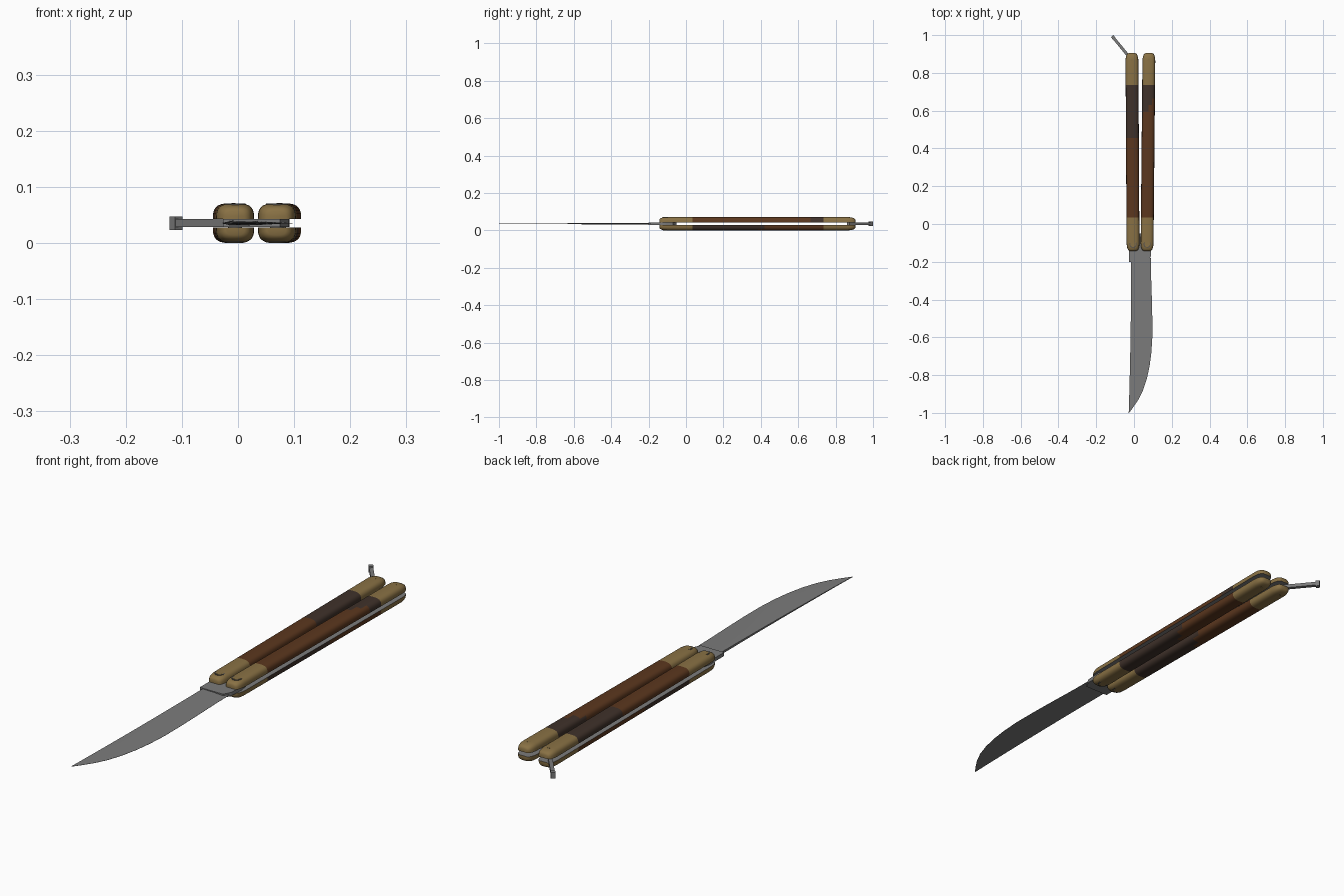
import bpy, bmesh, math
from mathutils import Matrix, Vector

if "Cube" in bpy.data.objects:
    bpy.data.objects.remove(bpy.data.objects["Cube"])

MID = 0.0355      # height of the knife's central plane
GAP = 0.0075      # half the slot between the two handle scales
Y0, Y1 = -0.143, 0.905


def material(name, r, g, b):
    m = bpy.data.materials.new(name)
    m.diffuse_color = (r, g, b, 1)
    m.use_nodes = True
    m.node_tree.nodes["Principled BSDF"].inputs["Base Color"].default_value = m.diffuse_color
    return m


BRASS = material("brass", 0.25, 0.165, 0.058)
WOOD = material("brown wood", 0.105, 0.038, 0.013)
DARK = material("dark wood", 0.050, 0.031, 0.023)
STEEL = material("steel", 0.20, 0.20, 0.20)
SHADE = material("dark steel", 0.09, 0.085, 0.08)


def finish(name, bm, mats, smooth=True):
    bmesh.ops.recalc_face_normals(bm, faces=bm.faces)
    me = bpy.data.meshes.new(name)
    bm.to_mesh(me)
    bm.free()
    for m in mats:
        me.materials.append(m)
    ob = bpy.data.objects.new(name, me)
    bpy.context.collection.objects.link(ob)
    if smooth:
        bpy.ops.object.select_all(action='DESELECT')
        ob.select_set(True)
        bpy.context.view_layer.objects.active = ob
        bpy.ops.object.shade_smooth_by_angle(angle=math.radians(40))
    return ob


def centre_x(side, y):
    # handles splay slightly towards the back
    t = (y - Y0) / (Y1 - Y0)
    return -0.005 - 0.006 * t if side < 0 else 0.069 + 0.010 * t


def scale_half(name, side, up):
    # half-round handle scale lofted along y, with rounded ends
    n, rim = 14, [0, 0.004, 0.010, 0.018, 0.028, 0.042]
    ys = [Y0 + d for d in rim] + [-0.03]
    ys += [0.035 + 0.035 * i for i in range(21)] + [0.80]
    ys += [Y1 - d for d in reversed(rim)]
    bm = bmesh.new()
    rings = []
    for y in ys:
        d = min(y - Y0, Y1 - y, 0.042) / 0.042
        r = math.sqrt(max(0, 1 - (1 - d) ** 2))
        w, h = 0.034 * (0.5 + 0.5 * r), 0.028 * (0.5 + 0.5 * r)
        ring = []
        for i in range(n + 1):
            a = math.pi * i / n
            c, s = math.cos(a), max(0, math.sin(a))
            x = math.copysign(abs(c) ** 0.65, c) * w
            z = GAP + h * s ** 0.65
            ring.append(bm.verts.new((centre_x(side, y) + x, y, MID + up * z)))
        rings.append(ring)
    for a, b in zip(rings, rings[1:]):
        for i in range(n):
            bm.faces.new((a[i], a[i + 1], b[i + 1], b[i]))
        bm.faces.new((a[n], a[0], b[0], b[n])).material_index = 3
    bm.faces.new(rings[0])
    bm.faces.new(rings[-1])
    # brass bolsters at both ends, two wood tones between
    for f in bm.faces:
        if f.material_index == 3:
            continue
        p = f.calc_center_median()
        if 0.035 < p.y < 0.735:
            off = p.x - centre_x(side, p.y)
            if up > 0:
                dark = p.y > (0.46 if side < 0 else 0.62 + 1.5 * off)
            else:
                dark = p.y < 0.36 + 1.5 * off
            f.material_index = 2 if dark else 1
    finish(name, bm, [BRASS, WOOD, DARK, STEEL])


def cylinder(name, x, y, z0, z1, r, mat, seg=20):
    bm = bmesh.new()
    bmesh.ops.create_cone(bm, cap_ends=True, segments=seg, radius1=r, radius2=r,
                          depth=z1 - z0,
                          matrix=Matrix.Translation((x, y, (z0 + z1) / 2)))
    finish(name, bm, [mat])


def plate(name, pts, z0, z1, mat):
    bm = bmesh.new()
    f = bm.faces.new([bm.verts.new((x, y, z0)) for x, y in pts])
    ext = bmesh.ops.extrude_face_region(bm, geom=[f])["geom"]
    bmesh.ops.translate(bm, vec=(0, 0, z1 - z0),
                        verts=[v for v in ext if isinstance(v, bmesh.types.BMVert)])
    finish(name, bm, [mat], False)


# Handles with their pins
for side, label in ((-1, "left"), (1, "right")):
    for up, level in ((1, "upper"), (-1, "lower")):
        scale_half(f"{label}_{level}_handle", side, up)
        for y, r, kind in ((-0.107, 0.019, "pivot"), (0.868, 0.009, "latch")):
            x = centre_x(side, y)
            for rad, top, mat, part in ((r, 0.0346, SHADE, "ring"),
                                        (r * 0.78, 0.0354, BRASS, "cap")):
                a, b = sorted((MID + up * 0.028, MID + up * top))
                cylinder(f"{label}_{level}_{kind}_{part}", x, y, a, b, rad, mat)
    for y, r in ((-0.107, 0.012), (0.868, 0.007)):
        cylinder(f"{label}_pin", centre_x(side, y), y, MID - 0.012, MID + 0.012, r, STEEL, 12)

# Blade: wedge from the thick spine to the sharp edge
EDGE = [(-0.18, 0.089), (-0.26, 0.090), (-0.38, 0.094), (-0.50, 0.097), (-0.60, 0.097),
        (-0.68, 0.092), (-0.75, 0.083), (-0.82, 0.068), (-0.88, 0.048), (-0.93, 0.023),
        (-0.97, -0.004), (-1.0, -0.026)]
bm = bmesh.new()
rows = []
for y, xe in EDGE:
    t = (y + 0.18) / -0.82
    xs = -0.015 - 0.013 * t * t
    h = 0.0045 * (1 - 0.8 * t)
    xm = xs + 0.45 * (xe - xs)
    pts = [(xs, h), (xm, h * 0.8), (xe, 0.0003), (xe, -0.0003), (xm, -h * 0.8), (xs, -h)]
    rows.append([bm.verts.new((x, y, MID + z)) for x, z in pts])
for a, b in zip(rows, rows[1:]):
    for i in range(6):
        j = (i + 1) % 6
        bm.faces.new((a[i], a[j], b[j], b[i]))
bm.faces.new(rows[0])
bm.faces.new(rows[-1])
finish("blade", bm, [STEEL])

# Tang held between the handles
plate("tang", [(-0.027, -0.20), (0.075, -0.20), (0.090, -0.17), (0.092, -0.11), (0.085, -0.07),
               (0.060, -0.05), (0.005, -0.05), (-0.020, -0.07), (-0.027, -0.11)],
      MID - 0.0072, MID + 0.0072, STEEL)

# Latch: bar swung outward with a wider head
start, end = Vector((-0.012, 0.868)), Vector((-0.112, 0.990))
along = (end - start).normalized()
across = Vector((-along.y, along.x))


def latch_part(name, a, b, w, h):
    quad = [a - across * w, b - across * w, b + across * w, a + across * w]
    plate(name, [tuple(p) for p in quad], MID - h, MID + h, STEEL)


latch_part("latch_bar", start, end, 0.0075, 0.0070)
latch_part("latch_head", end - along * 0.010, end + along * 0.006, 0.0085, 0.0120)
